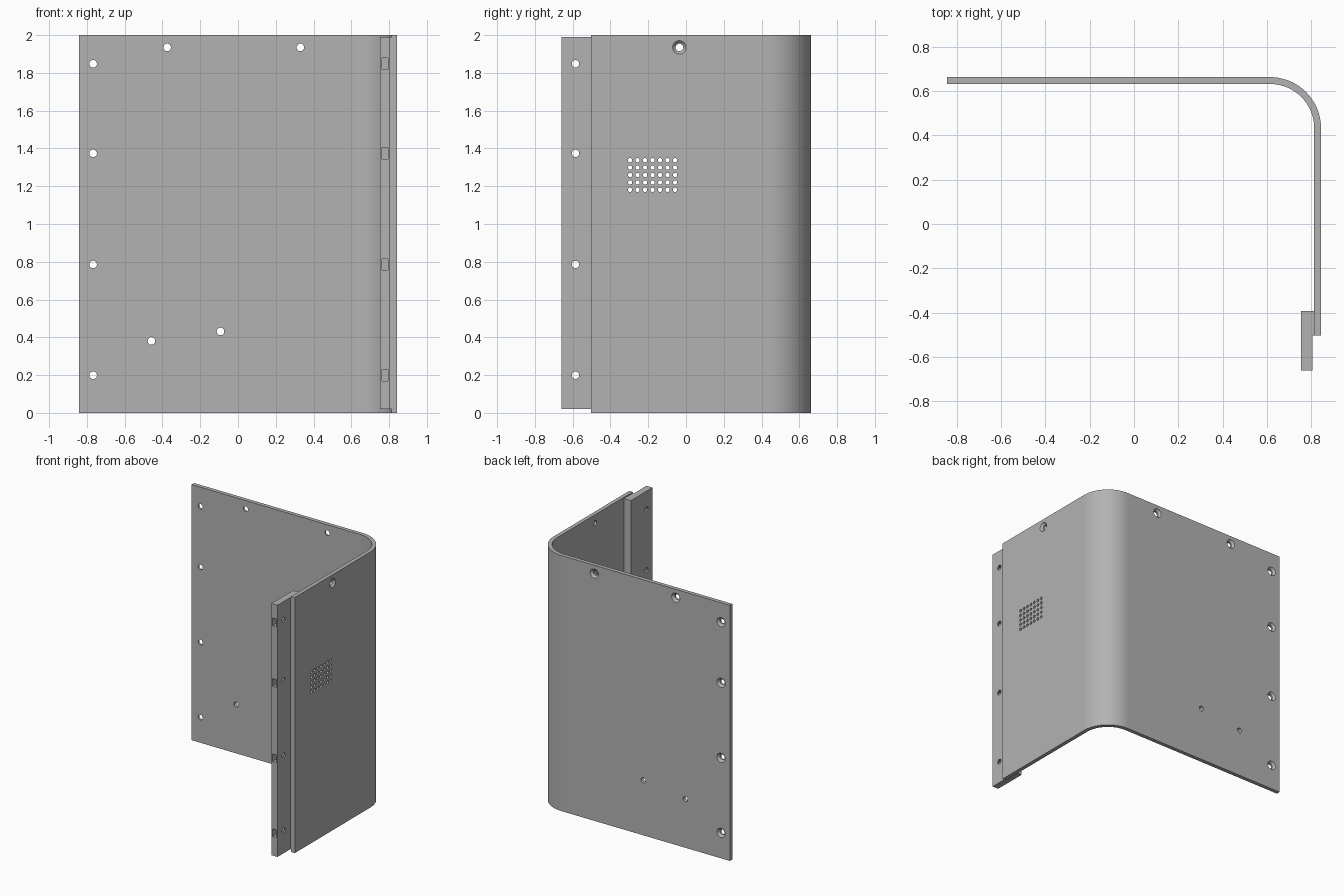
import bpy
import bmesh
from math import radians, sin, cos, pi
from mathutils import Matrix, Vector

cube = bpy.data.objects.get("Cube")
if cube:
    bpy.data.objects.remove(cube, do_unlink=True)

grey = bpy.data.materials.new("plain grey")
grey.use_nodes = True
GREY = (0.45, 0.45, 0.45, 1)
grey.diffuse_color = GREY
grey.node_tree.nodes["Principled BSDF"].inputs["Base Color"].default_value = GREY

AXES = {"x": Matrix.Rotation(pi / 2, 4, "Y"), "y": Matrix.Rotation(-pi / 2, 4, "X")}
OUT_X, BACK_Y, WALL, BEND = 0.843, 0.662, 0.031, 0.23
IN_X = OUT_X - WALL


def make_object(name, bm):
    bmesh.ops.recalc_face_normals(bm, faces=bm.faces)
    mesh = bpy.data.meshes.new(name)
    bm.to_mesh(mesh)
    bm.free()
    mesh.materials.append(grey)
    obj = bpy.data.objects.new(name, mesh)
    bpy.context.collection.objects.link(obj)
    return obj


def extrude_profile(name, points, bottom, top):
    bm = bmesh.new()
    face = bm.faces.new([bm.verts.new((x, y, bottom)) for x, y in points])
    res = bmesh.ops.extrude_face_region(bm, geom=[face])
    verts = [g for g in res["geom"] if isinstance(g, bmesh.types.BMVert)]
    bmesh.ops.translate(bm, verts=verts, vec=(0, 0, top - bottom))
    return make_object(name, bm)


def add_cone(bm, centre, axis, r1, r2, depth, sides=24):
    bmesh.ops.create_cone(bm, cap_ends=True, segments=sides, radius1=r1, radius2=r2,
                          depth=depth, matrix=Matrix.Translation(centre) @ AXES[axis])


def activate(obj):
    bpy.ops.object.select_all(action="DESELECT")
    obj.select_set(True)
    bpy.context.view_layer.objects.active = obj


def cut(target, bm):
    cutter = make_object("cutter", bm)
    cutter.hide_render = True
    mod = target.modifiers.new("cut", "BOOLEAN")
    mod.operation, mod.solver, mod.object = "DIFFERENCE", "EXACT", cutter
    activate(target)
    bpy.ops.object.modifier_apply(modifier=mod.name)
    bpy.data.objects.remove(cutter, do_unlink=True)


def finish(obj):
    activate(obj)
    bpy.ops.object.shade_smooth_by_angle(angle=radians(30))
    mod = obj.modifiers.new("flat face normals", "WEIGHTED_NORMAL")
    mod.keep_sharp = True


def arc(radius, steps=24):
    cx, cy = OUT_X - BEND, BACK_Y - BEND
    return [(cx + radius * sin(pi / 2 * i / steps), cy + radius * cos(pi / 2 * i / steps))
            for i in range(steps + 1)]


# Bent sheet: back wall, rounded corner and side wall
END_Y = -0.502
outline = [(-OUT_X, BACK_Y)] + arc(BEND) + [(OUT_X, END_Y), (IN_X, END_Y)]
outline += arc(BEND - WALL)[::-1] + [(-OUT_X, BACK_Y - WALL)]
panel = extrude_profile("bent_panel", outline, 0, 2)

# Through holes, and countersinks on the outer faces
SCREW_Z = (0.199, 0.786, 1.374, 1.848)
back_screws = [(-0.767, z) for z in SCREW_Z] + [(-0.375, 1.935), (0.33, 1.935)]
plain_holes = [(-0.458, 0.381), (-0.093, 0.431)]
side_screw = Vector((OUT_X, -0.035, 1.935))
holes, sinks = bmesh.new(), bmesh.new()
for x, z in back_screws + plain_holes:
    add_cone(holes, (x, BACK_Y, z), "y", 0.02, 0.02, 0.12)
for x, z in back_screws:
    add_cone(sinks, (x, BACK_Y - 0.007, z), "y", 0.018, 0.04, 0.022)
add_cone(holes, side_screw, "x", 0.02, 0.02, 0.12)
add_cone(sinks, side_screw - Vector((0.007, 0, 0)), "x", 0.018, 0.04, 0.022)

# Vent grid in the side wall
for col in range(7):
    for row in range(5):
        add_cone(holes, (OUT_X, -0.296 + col * 0.0397, 1.181 + row * 0.0392),
                 "x", 0.0115, 0.0115, 0.12, 16)
cut(panel, holes)
cut(panel, sinks)
finish(panel)

# Mounting strip with a shallow step beside the side wall
LEFT, STEP, FRONT_Y, REAR_Y = 0.752, 0.804, -0.66, -0.392
strip = extrude_profile("mounting_strip", [
    (LEFT, FRONT_Y), (STEP, FRONT_Y), (STEP, END_Y),
    (IN_X, END_Y), (IN_X, REAR_Y), (LEFT, REAR_Y)], 0.02, 1.99)

# Cross holes and nut slots in the strip
holes, slots = bmesh.new(), bmesh.new()
for z in SCREW_Z:
    add_cone(holes, (0.78, -0.585, z), "x", 0.0195, 0.0195, 0.2)
    bmesh.ops.create_cube(slots, size=1, matrix=Matrix.Translation((0.778, -0.62, z))
                          @ Matrix.Diagonal((0.032, 0.14, 0.06, 1)))
cut(strip, holes)
cut(strip, slots)
finish(strip)
